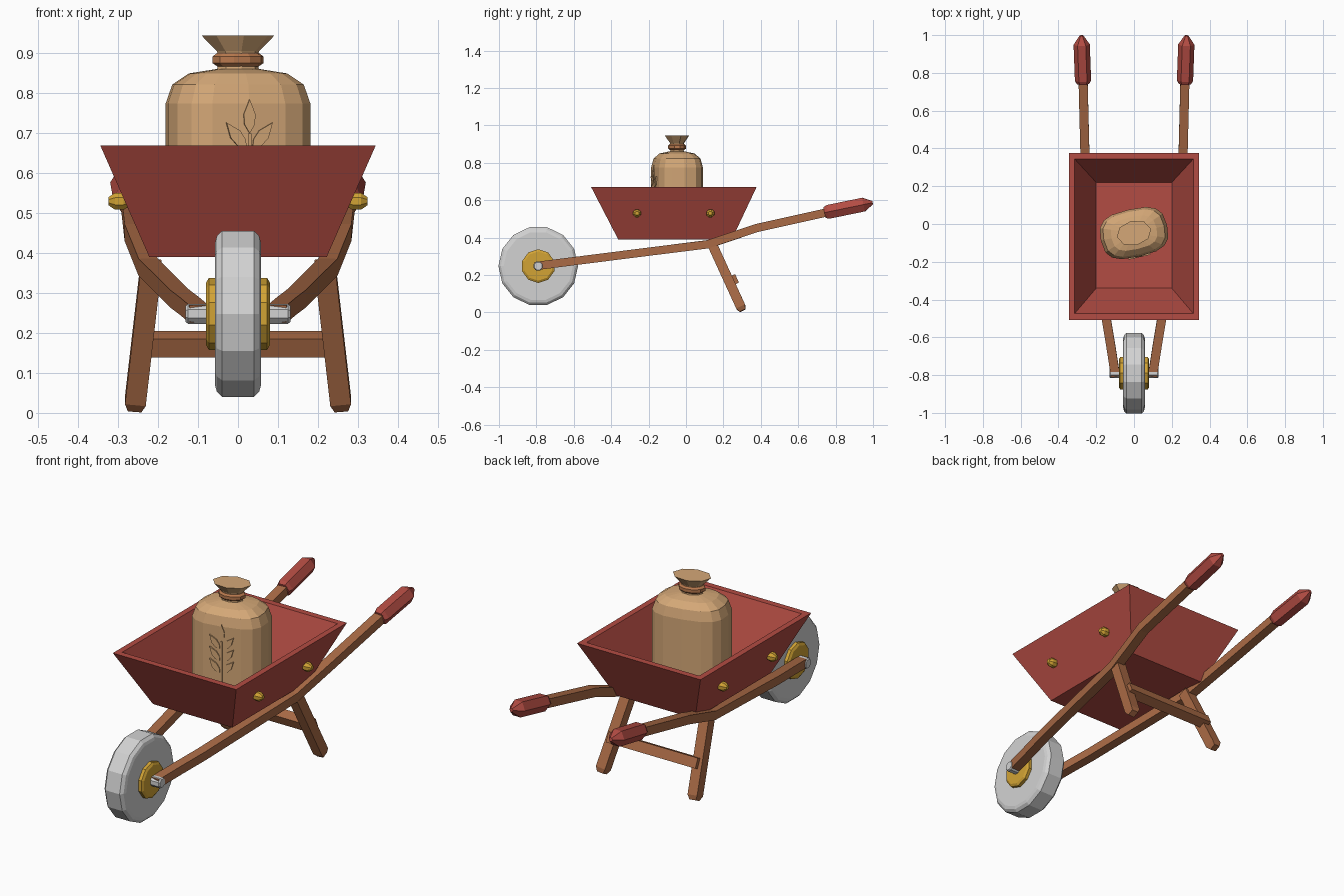
import bpy, bmesh, math
from mathutils import Vector, Matrix

if "Cube" in bpy.data.objects:
    bpy.data.objects.remove(bpy.data.objects["Cube"])


def material(name, rgb):
    m = bpy.data.materials.new(name)
    m.diffuse_color = (*rgb, 1)
    m.use_nodes = True
    m.node_tree.nodes["Principled BSDF"].inputs["Base Color"].default_value = m.diffuse_color
    return m


RED = material("red paint", (0.45, 0.072, 0.056))
WOOD = material("brown wood", (0.40, 0.145, 0.06))
TAN = material("tan sackcloth", (0.66, 0.39, 0.185))
TWINE = material("orange twine", (0.48, 0.19, 0.075))
GOLD = material("yellow metal", (0.65, 0.37, 0.035))
GREY = material("light grey", (0.65, 0.65, 0.65))


def loft(name, rings, mat, mirror=False, capped=True):
    """Skin a list of equal-length vertex rings into one object."""
    bm = bmesh.new()
    rows = [[bm.verts.new(p) for p in ring] for ring in rings]
    n = len(rows[0])
    for a, b in zip(rows, rows[1:]):
        for i in range(n):
            bm.faces.new((a[i], a[(i + 1) % n], b[(i + 1) % n], b[i]))
    if capped:
        bm.faces.new(rows[0])
        bm.faces.new(rows[-1])
    bmesh.ops.recalc_face_normals(bm, faces=bm.faces)
    me = bpy.data.meshes.new(name)
    bm.to_mesh(me)
    bm.free()
    me.materials.append(mat)
    ob = bpy.data.objects.new(name, me)
    bpy.context.collection.objects.link(ob)
    if mirror:
        ob.modifiers.new("Mirror", 'MIRROR')
    return ob


def rect(x, y0, y1, z):
    return [(-x, y0, z), (x, y0, z), (x, y1, z), (-x, y1, z)]


def sweep(name, path, section, scales, mat, mirror=True):
    """Carry a flat cross-section along a path that runs mostly in y and z."""
    pts = [Vector(p) for p in path]
    rings = []
    for i, p in enumerate(pts):
        t = (pts[min(i + 1, len(pts) - 1)] - pts[max(i - 1, 0)]).normalized()
        side = (Vector((1, 0, 0)) - t * t.x).normalized()
        up = side.cross(t)
        rings.append([p + (side * u + up * v) * scales[i] for u, v in section])
    return loft(name, rings, mat, mirror)


def turned(name, profile, sides, centre, mat, mirror=False, phase=0.5):
    """Turn (x, radius) pairs around the x axis."""
    _, cy, cz = centre
    rings = [[(x, cy + r * math.cos((i + phase) * math.tau / sides),
               cz + r * math.sin((i + phase) * math.tau / sides))
              for i in range(sides)] for x, r in profile]
    return loft(name, rings, mat, mirror)


def box_section(w, h):
    return [(-w, -h), (w, -h), (w, h), (-w, h)]


# Hollow tray with sloping walls
loft("tray", [rect(0.20, -0.34, 0.22, 0.412), rect(0.315, -0.475, 0.345, 0.67),
              rect(0.345, -0.507, 0.377, 0.67), rect(0.222, -0.362, 0.245, 0.39)], RED)

# Wheel, hub and axle
AXLE = (0, -0.79, 0.248)
turned("tyre", [(-0.057, 0.185), (-0.053, 0.2), (-0.04, 0.213), (0.04, 0.213),
                (0.053, 0.2), (0.057, 0.185)], 14, AXLE, GREY, phase=0)
turned("hub", [(-0.08, 0.078), (-0.073, 0.09), (0.073, 0.09), (0.08, 0.078)], 10, AXLE, GOLD)
turned("axle", [(-0.131, 0.022), (-0.125, 0.027), (0.125, 0.027), (0.131, 0.022)], 8, AXLE, GREY)

# Long side poles from axle to grips
sweep("pole", [(0.098, -0.805, 0.248), (0.122, -0.65, 0.268), (0.147, -0.5, 0.287),
               (0.185, -0.2, 0.325), (0.225, 0.12, 0.365), (0.26, 0.38, 0.452),
               (0.27, 0.78, 0.541)], box_section(0.024, 0.022), [1] * 7, WOOD)

# Six-sided grips with pointed ends
hexagon = [(math.cos(k * math.tau / 6), math.sin(k * math.tau / 6)) for k in range(6)]
sweep("grip", [(0.269, 0.742, 0.534), (0.27, 0.76, 0.538), (0.277, 0.95, 0.577),
               (0.278, 0.998, 0.587)], hexagon, [0.034, 0.043, 0.043, 0.01], RED)

# Splayed legs with rounded feet
sweep("leg", [(0.217, 0.135, 0.375), (0.257, 0.293, 0.03), (0.259, 0.303, 0.01)],
      box_section(0.026, 0.026), [1, 1, 0.65], WOOD)

# Crossbar behind the legs, tilted to match them
tilt = Matrix.Rotation(math.radians(24), 3, 'X')
bar = [tilt @ Vector((0, y, z)) + Vector((0, 0.25, 0.172))
       for y, z in box_section(0.025, 0.025)]
loft("crossbar", [[p + Vector((x, 0, 0)) for p in bar] for x in (-0.25, 0.25)], WOOD)

# Round bolts on the tray sides
for y in (-0.262, 0.13):
    turned("bolt", [(0.275, 0.016), (0.287, 0.023), (0.308, 0.023), (0.324, 0.011)], 8,
           (0, y, 0.53), GOLD, mirror=True)

# Sack: rounded-box body, gathered neck and twine, turned a little in the tray
TURN = Matrix.Translation((0, -0.048, 0)) @ Matrix.Rotation(math.radians(13), 4, 'Z')


def oval(scale, z, sides, power):
    ring = []
    for i in range(sides):
        a = i * math.tau / sides
        c, s = math.cos(a), math.sin(a)
        ring.append((0.18 * scale * math.copysign(abs(c) ** power, c),
                     0.127 * scale * math.copysign(abs(s) ** power, s), z))
    return ring


def oval_part(name, profile, sides, power, mat):
    ob = loft(name, [oval(s, z, sides, power) for z, s in profile], mat)
    ob.matrix_world = TURN


oval_part("sack_body", [(0.413, 0.93), (0.45, 1), (0.775, 1), (0.822, 0.91),
                        (0.85, 0.68), (0.861, 0.3)], 16, 0.68, TAN)
oval_part("sack_neck", [(0.85, 0.31), (0.885, 0.27), (0.905, 0.3), (0.945, 0.52)], 8, 1, TAN)
oval_part("sack_twine", [(0.868, 0.3), (0.876, 0.365), (0.892, 0.365), (0.901, 0.3)], 10, 1, TWINE)


# Raised grain ear on the sack front
def plate(name, outline, x, z, angle):
    rot = Matrix.Rotation(angle, 2)
    flat = [rot @ Vector(p) + Vector((x, z)) for p in outline]
    ob = loft(name, [[(p.x, y, p.y) for p in flat] for y in (-0.117, -0.131)], TAN)
    ob.matrix_world = TURN


leaf = [(0, 0), (0.013, 0.022), (0.015, 0.048), (0, 0.085),
        (-0.015, 0.048), (-0.013, 0.022)]
plate("grain_stem", [(-0.004, 0), (0.004, 0), (0.004, 0.24), (-0.004, 0.24)], 0, 0.46, 0)
plate("grain_tip", leaf, 0, 0.70, 0)
for z in (0.54, 0.60, 0.66):
    for side in (-1, 1):
        plate("grain_leaf", leaf, 0.007 * side, z, -side * math.radians(38))
